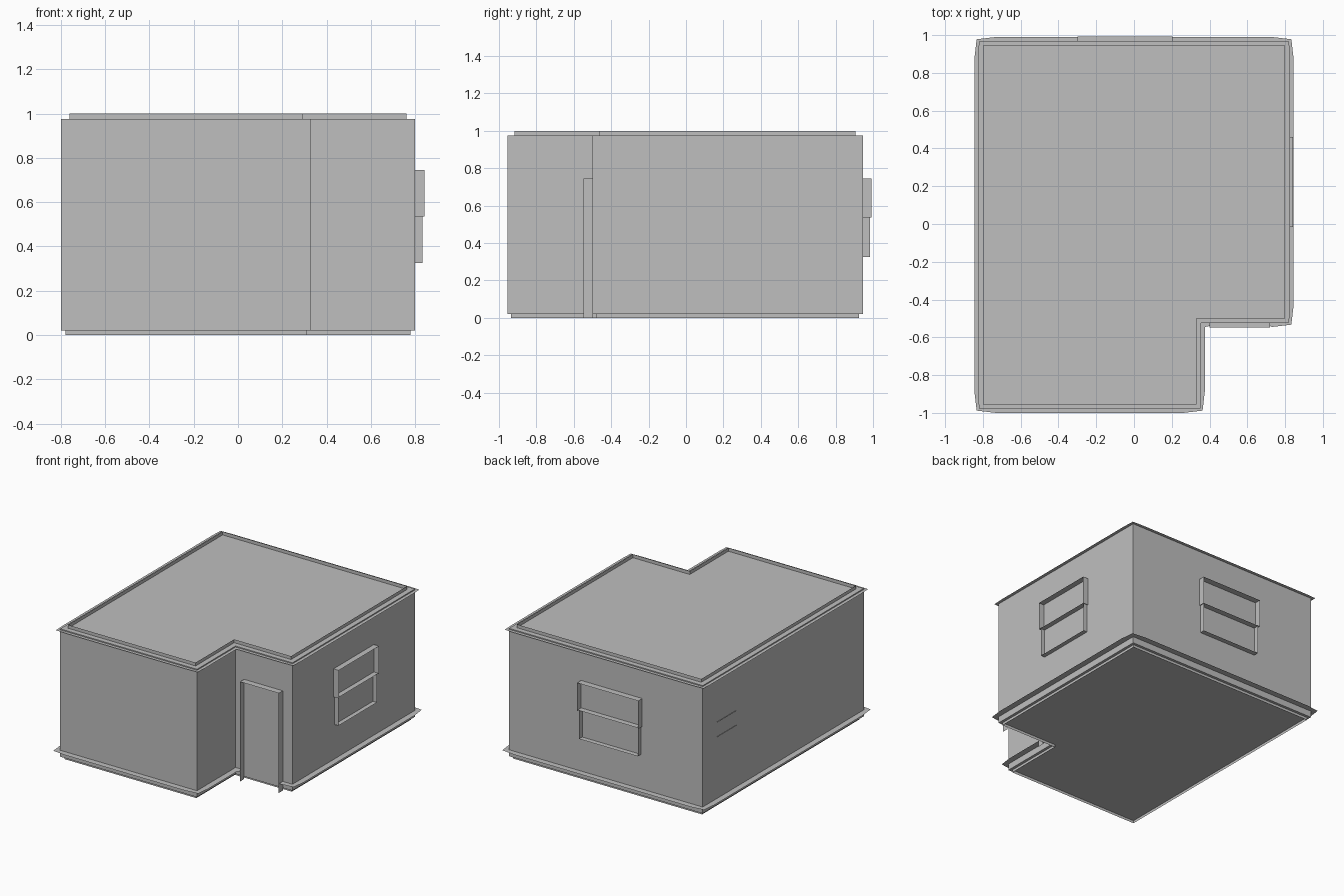
import bpy
import bmesh
from mathutils import Vector

if "Cube" in bpy.data.objects:
    bpy.data.objects.remove(bpy.data.objects["Cube"])

grey = bpy.data.materials.new("plain_grey")
grey.diffuse_color = (0.52, 0.52, 0.52, 1)
grey.use_nodes = True
grey.node_tree.nodes["Principled BSDF"].inputs["Base Color"].default_value = grey.diffuse_color

# L-shaped wall outline, counter-clockwise, recess at front right
PLAN = [Vector(p) for p in [(-0.8, -0.955), (0.33, -0.955), (0.33, -0.5),
                            (0.8, -0.5), (0.8, 0.945), (-0.8, 0.945)]]


def make(name, faces):
    """Object from a list of polygons, each a list of 3D points."""
    bm = bmesh.new()
    for pts in faces:
        bm.faces.new([bm.verts.new(p) for p in pts])
    bmesh.ops.remove_doubles(bm, verts=bm.verts, dist=1e-5)
    mesh = bpy.data.meshes.new(name)
    bm.to_mesh(mesh)
    bm.free()
    mesh.materials.append(grey)
    ob = bpy.data.objects.new(name, mesh)
    bpy.context.collection.objects.link(ob)
    return ob


def offset(d, plan=PLAN):
    """Move every edge of the outline outward by d, mitred corners."""
    out = []
    for i, p in enumerate(plan):
        a = (p - plan[i - 1]).normalized()
        b = (plan[(i + 1) % len(plan)] - p).normalized()
        out.append(p + d * (Vector((a.y, -a.x)) + Vector((b.y, -b.x))))
    return out


def flat(pts, z):
    return [(p.x, p.y, z) for p in pts]


def ribbon(a, b, closed=True):
    """Quads between two matching rows of points."""
    n = len(a)
    return [[a[i], a[(i + 1) % n], b[(i + 1) % n], b[i]]
            for i in range(n if closed else n - 1)]


# Wall block with roof and floor
make("walls", ribbon(flat(PLAN, 0.02), flat(PLAN, 0.975))
     + [flat(PLAN, 0.975), flat(PLAN, 0.02)[::-1]])

# Thin upright rims around the roof and under the floor
roof = offset(-0.038)
make("roof_parapet", ribbon(flat(roof, 0.975), flat(roof, 1.0)))
base = offset(-0.02)
make("base_rim", ribbon(flat(base, 0.0), flat(base, 0.02)))


# Projecting ledges with slightly drawn-in corners
def ledge_rows(d, pull, gap=0.07):
    inner, outer = [], []
    corner = offset(d - pull)
    for i, p in enumerate(PLAN):
        a = (p - PLAN[i - 1]).normalized()
        b = (PLAN[(i + 1) % len(PLAN)] - p).normalized()
        na, nb = Vector((a.y, -a.x)), Vector((b.y, -b.x))
        if a.cross(b) > 0:
            inner += [p - a * gap, p, p + b * gap]
            outer += [p - a * gap + na * d, corner[i], p + b * gap + nb * d]
        else:
            inner.append(p)
            outer.append(p + d * (na + nb))
    return inner, outer


inner, outer = ledge_rows(0.025, 0.004)
make("roof_ledge", ribbon(flat(inner, 0.967), flat(outer, 0.967)))

# The lower ledge is broken by the doorway
inner, outer = ledge_rows(0.045, 0.012)
k = 7  # first point after the recess corner
inner = [Vector((0.72, -0.5))] + inner[k:] + inner[:k] + [Vector((0.40, -0.5))]
outer = [Vector((0.72, -0.54))] + outer[k:] + outer[:k] + [Vector((0.40, -0.54))]
make("base_ledge", ribbon(flat(inner, 0.068), flat(outer, 0.068), False))


# Door and window frames: thin sheets standing out from the wall
def frame(name, place, path, depth, closed=True):
    make(name, ribbon([place(u, z, 0) for u, z in path],
                      [place(u, z, depth) for u, z in path], closed))


def front(u, z, d):
    return (u, -0.5 - d, z)


def right(u, z, d):
    return (0.8 + d, u, z)


def back(u, z, d):
    return (u, 0.945 + d, z)


frame("door_frame", front,
      [(0.40, 0.0), (0.40, 0.745), (0.72, 0.745), (0.72, 0.0)], 0.048, False)

for side, place, u0, u1, d in (("right", right, -0.015, 0.46, 0.043),
                               ("back", back, -0.30, 0.205, 0.048)):
    # Upper sash stands proud of the lower one
    frame(side + "_window_upper_frame", place,
          [(u0, 0.535), (u0, 0.745), (u1, 0.745), (u1, 0.535)], d, False)
    frame(side + "_window_lower_frame", place,
          [(u0 + 0.01, 0.54), (u0 + 0.01, 0.325),
           (u1 - 0.01, 0.325), (u1 - 0.01, 0.54)], d - 0.01, False)
    frame(side + "_window_middle_bar", place,
          [(u0, 0.54), (u1, 0.54)], d - 0.005, False)

# Small vent slats on the left wall
for i, z in enumerate((0.53, 0.64)):
    make("vent_slat_%d" % (i + 1),
         [[(-0.8, 0.55, z), (-0.804, 0.55, z), (-0.804, 0.78, z), (-0.8, 0.78, z)]])
